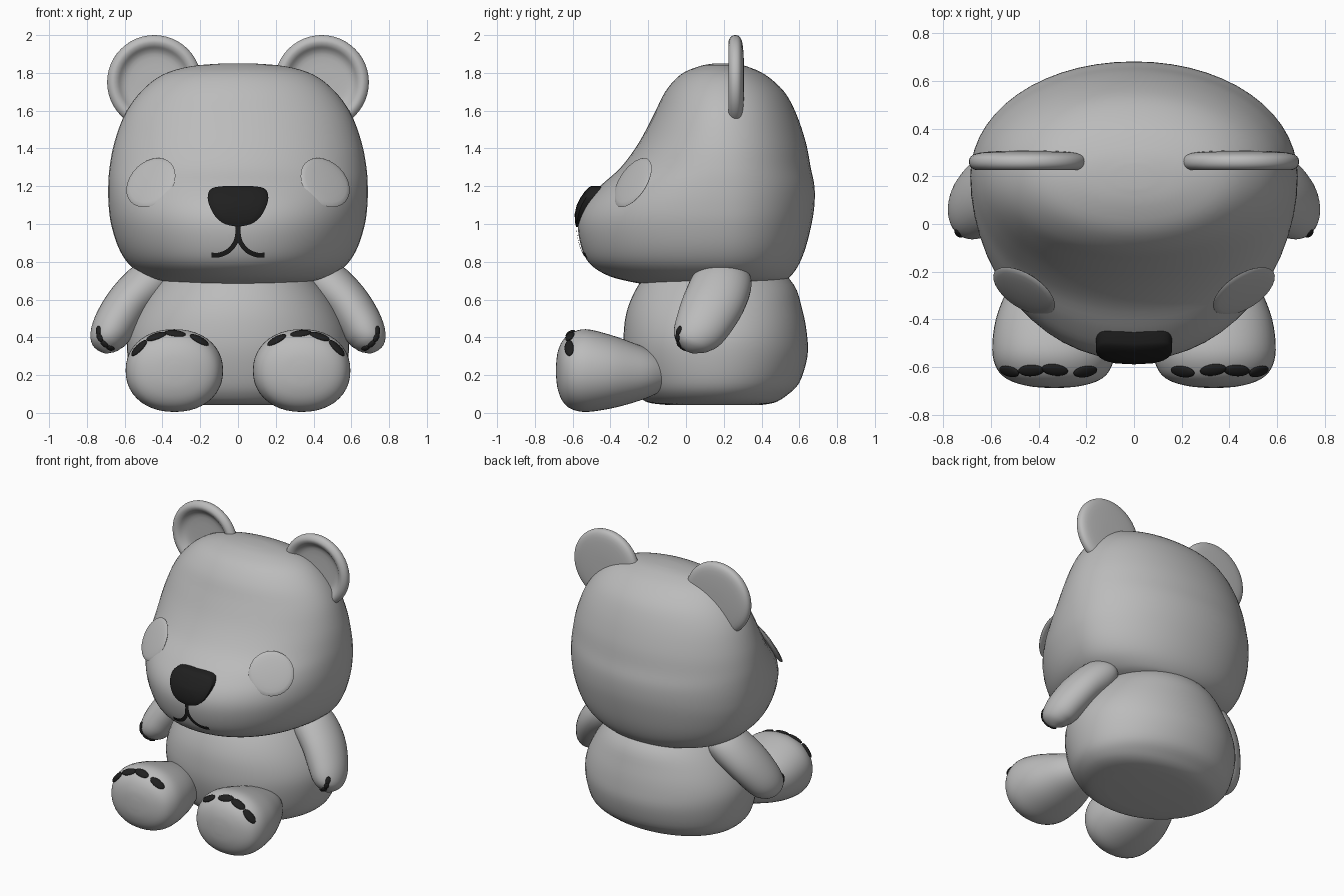
import bpy, bmesh, math
from mathutils import Vector
from mathutils.bvhtree import BVHTree

if "Cube" in bpy.data.objects:
    bpy.data.objects.remove(bpy.data.objects["Cube"])


def material(name, v):
    m = bpy.data.materials.new(name)
    m.diffuse_color = (v, v, v, 1)
    m.use_nodes = True
    m.node_tree.nodes["Principled BSDF"].inputs["Base Color"].default_value = m.diffuse_color
    return m


GREY = material("soft grey", 0.5)
DARK = material("near black", 0.014)
SIDES = (("right", 1), ("left", -1))


def spline(rows, steps=4):
    """Catmull-Rom smoothing of a short list of number rows."""
    out = []
    n = len(rows)
    for i in range(n - 1):
        a, b, c, d = rows[max(i - 1, 0)], rows[i], rows[i + 1], rows[min(i + 2, n - 1)]
        for k in range(steps):
            t = k / steps
            out.append([q + 0.5 * t * (r - p + t * (2 * p - 5 * q + 4 * r - s + t * (3 * (q - r) + s - p)))
                        for p, q, r, s in zip(a, b, c, d)])
    out.append(list(rows[-1]))
    return out


def loft(name, rings, mat, closed=True):
    """Skin a stack of rings; closed rings also get end caps."""
    bm = bmesh.new()
    vs = [[bm.verts.new(p) for p in ring] for ring in rings]
    n = len(vs[0])
    for a, b in zip(vs, vs[1:]):
        for j in range(n if closed else n - 1):
            k = (j + 1) % n
            bm.faces.new((a[j], a[k], b[k], b[j]))
    if closed:
        bm.faces.new(vs[0])
        bm.faces.new(vs[-1])
    bmesh.ops.recalc_face_normals(bm, faces=bm.faces)
    for f in bm.faces:
        f.smooth = True
    for e in bm.edges:
        if e.calc_face_angle(0) > 0.9:
            e.smooth = False
    me = bpy.data.meshes.new(name)
    bm.to_mesh(me)
    tree = BVHTree.FromBMesh(bm)
    bm.free()
    me.materials.append(mat)
    bpy.context.collection.objects.link(bpy.data.objects.new(name, me))
    return tree


def circle(n=40, e=2.0):
    """Unit superellipse points."""
    pts = []
    for i in range(n):
        c, s = math.cos(2 * math.pi * i / n), math.sin(2 * math.pi * i / n)
        pts.append((math.copysign(abs(c) ** (2 / e), c), math.copysign(abs(s) ** (2 / e), s)))
    return pts


def slices(name, rows, yc):
    """Horizontal slices: height, half width, front y, back y."""
    rings = []
    for z, w, f, b in spline(rows):
        rings.append([Vector((w * c, yc + s * ((b - yc) if s > 0 else (yc - f)), z))
                      for c, s in circle(56, 2.05)])
    return loft(name, rings, GREY)


def lens(name, center, normal, along, a, b, h, mat):
    """Flattened ellipsoid lying on a surface."""
    n = normal.normalized()
    u = (along - n * along.dot(n)).normalized()
    v = n.cross(u)
    rings = []
    for k in range(11):
        t = math.pi * (0.03 + 0.94 * k / 10)
        rings.append([center + n * h * math.cos(t) + math.sin(t) * (u * a * c + v * b * s)
                      for c, s in circle(28)])
    loft(name, rings, mat)


# Head and body
head = slices("head", [
    (.67, .12, 0, .35), (.68, .3, -.2, .45), (.70, .42, -.32, .52), (.73, .5, -.42, .56),
    (.79, .58, -.51, .6), (.88, .635, -.555, .635), (1, .672, -.572, .665), (1.1, .685, -.54, .68),
    (1.2, .687, -.455, .68), (1.3, .68, -.345, .66), (1.43, .655, -.25, .635), (1.58, .6, -.17, .585),
    (1.7, .515, -.11, .52), (1.79, .4, -.03, .42), (1.835, .25, .07, .32), (1.85, .08, .15, .25)], .2)
slices("body", [
    (.042, .3, -.1, .4), (.055, .42, -.2, .47), (.09, .5, -.25, .53), (.16, .555, -.29, .6),
    (.3, .585, -.325, .643), (.42, .58, -.33, .64), (.55, .525, -.31, .615), (.68, .43, -.25, .57),
    (.8, .3, -.15, .45), (.9, .1, 0, .3)], .17)


def on_face(x, z, lift):
    p = head.ray_cast(Vector((x, -2, z)), Vector((0, 1, 0)))[0]
    return p - Vector((0, lift, 0))


# Nose: raised pad projected onto the muzzle
half = spline([(0, 1.2), (.08, 1.2), (.14, 1.188), (.16, 1.15), (.152, 1.1), (.12, 1.04),
               (.07, 1.0), (0, .985)], 3)
outline = half + [(-x, z) for x, z in half[-2:0:-1]]
rings = []
for scale, drop in ((.03, 1), (.4, 1), (.75, .97), (.93, .9), (1, .75), (1, None)):
    ring = []
    for x, z in outline:
        px, pz = x * scale, 1.1 + (z - 1.1) * scale
        lift = -.03 if drop is None else drop * (.012 + .05 * (pz - .985) / .215)
        ring.append(on_face(px, pz, lift))
    rings.append(ring)
loft("nose", rings, DARK)


# Mouth: thin ribbons on the muzzle
def ribbon(name, path):
    pts = [Vector(p) for p in spline(path, 5)]
    rows = []
    for i, p in enumerate(pts):
        t = (pts[min(i + 1, len(pts) - 1)] - pts[max(i - 1, 0)]).normalized()
        s = Vector((-t.y, t.x)) * .0125
        rows.append([on_face(*(p + s * k), .008) for k in (-1, 0, 1)])
    loft(name, rows, DARK, closed=False)


ribbon("mouth_line", [(0, .995), (0, .96), (0, .915)])
for side, s in SIDES:
    ribbon("mouth_" + side, [(0, .96), (s * .012, .905), (s * .05, .858), (s * .1, .836), (s * .14, .836)])

for side, s in SIDES:
    # Ear: turned dish with a raised front rim
    prof = spline([(.01, .27), (.13, .268), (.17, .255), (.195, .233), (.22, .226), (.243, .24),
                   (.25, .262), (.24, .285), (.2, .3), (.1, .307), (.01, .308)], 3)
    loft("ear_" + side, [[Vector((s * (.443 + r * c), y, 1.75 + r * q)) for c, q in circle(48)]
                         for r, y in prof], GREY)

    # Eye: shallow disc on the cheek
    n = Vector((s * .48, -.74, .48)).normalized()
    guess = Vector((s * .457, -.275, 1.215))
    hit = head.ray_cast(guess + n, -n)[0]
    lens("eye_" + side, hit + n * .004, n, Vector((0, 0, 1)), .148, .148, .018, GREY)

    # Arm: rounded tube bending down from the shoulder
    path = spline([
        (.36, .22, .74, .05, .04), (.4, .21, .725, .13, .09), (.47, .19, .685, .16, .122),
        (.57, .15, .59, .165, .12), (.645, .095, .48, .15, .115), (.685, .05, .4, .125, .1),
        (.695, .03, .35, .085, .07), (.697, .02, .32, .02, .015)])
    rings = []
    for i, row in enumerate(path):
        p = Vector(row[:3])
        t = (Vector(path[min(i + 1, len(path) - 1)][:3]) - Vector(path[max(i - 1, 0)][:3])).normalized()
        u = Vector((0, 1, 0))
        u = (u - t * u.dot(t)).normalized()
        v = t.cross(u)
        ring = [p + u * row[3] * c + v * row[4] * q for c, q in circle(32)]
        rings.append([Vector((s * q.x, q.y, q.z)) for q in ring])
    arm = loft("arm_" + side, rings, GREY)

    # Leg: y, centre x, centre z, half width, half height
    path = spline([
        (-.688, .335, .225, .03, .03), (-.68, .335, .224, .11, .095), (-.655, .335, .222, .19, .158),
        (-.61, .337, .222, .237, .2), (-.53, .337, .224, .258, .219), (-.4, .335, .218, .245, .195),
        (-.27, .33, .212, .2, .155), (-.17, .325, .21, .15, .115), (-.08, .32, .21, .07, .06),
        (-.06, .32, .21, .02, .02)])
    leg = loft("leg_" + side, [[Vector((s * (x + a * c), y, z + b * q)) for c, q in circle(44, 2.15)]
                               for y, x, z, a, b in path], GREY)

    # Claws: small dark pads along the tips of feet and hands
    toes = [(.52, -.615, .34), (.432, -.615, .405), (.332, -.615, .425), (.208, -.615, .38)]
    fingers = [(.75, -.05, .44), (.735, -.05, .398), (.71, -.045, .36), (.672, -.025, .33)]
    for label, tree, pts, a, b, h in (("toe", leg, toes, .056, .027, .014),
                                      ("finger", arm, fingers, .026, .016, .01)):
        for i, p in enumerate(pts):
            j = min(i, 2)
            along = Vector(pts[j + 1]) - Vector(pts[j])
            if i == 1:
                along = Vector(pts[2]) - Vector(pts[0])
            along.x *= s
            loc, nor, _, _ = tree.find_nearest(Vector((s * p[0], p[1], p[2])))
            lens(f"{label}_claw_{side}_{i + 1}", loc, nor, along, a, b, h, DARK)
